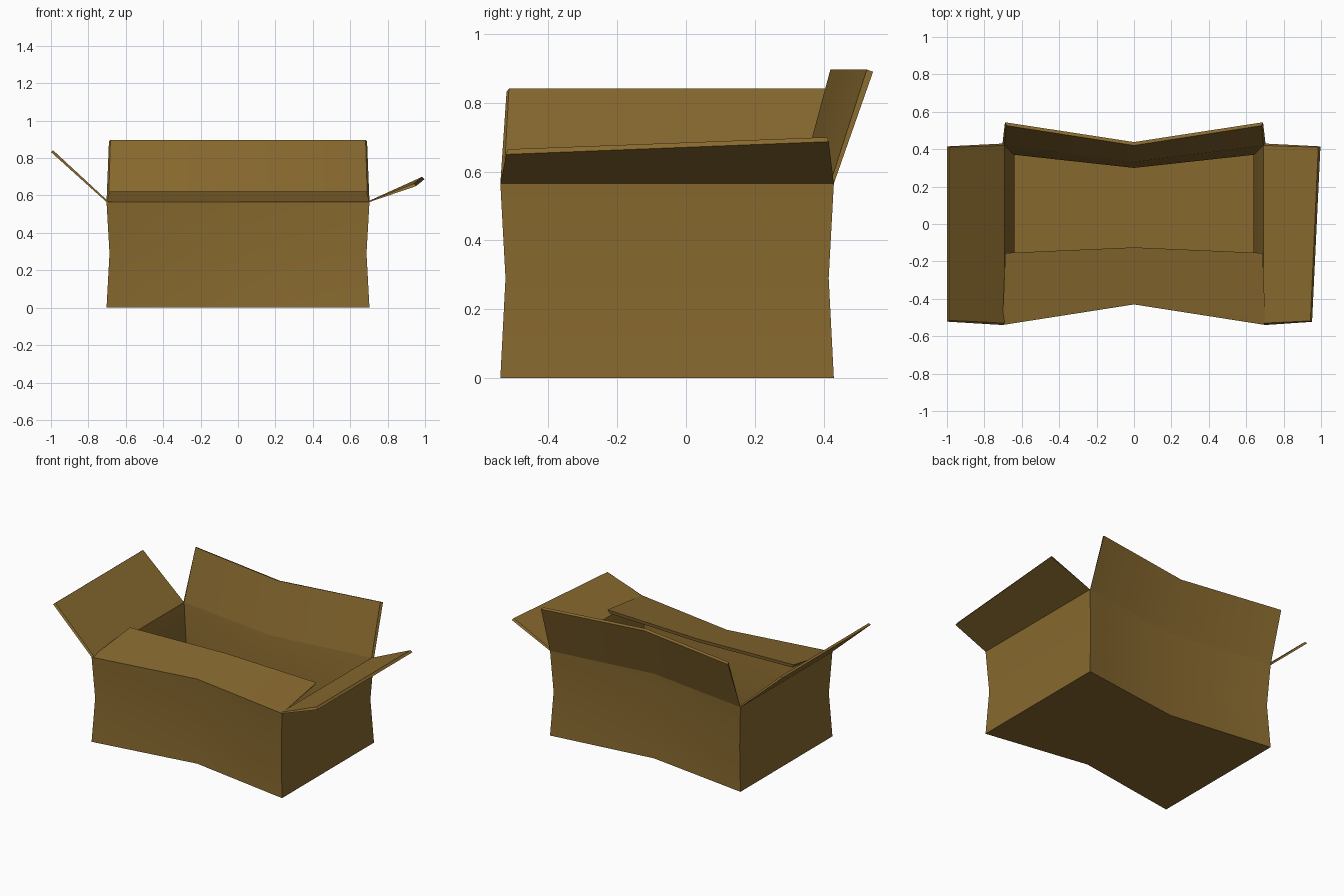
import bpy, bmesh

if "Cube" in bpy.data.objects:
    bpy.data.objects.remove(bpy.data.objects["Cube"])

card = bpy.data.materials.new("brown cardboard")
card.diffuse_color = (0.245, 0.141, 0.028, 1)
card.use_nodes = True
card.node_tree.nodes["Principled BSDF"].inputs["Base Color"].default_value = card.diffuse_color


def ring(hx, front, front_mid, back, back_mid, z):
    """Six-sided outline, front and back walls pinched in at the middle."""
    return [(-hx, front, z), (0, front_mid, z), (hx, front, z),
            (hx, back, z), (0, back_mid, z), (-hx, back, z)]


def make(name, verts, faces):
    mesh = bpy.data.meshes.new(name)
    mesh.from_pydata(verts, [], faces)
    mesh.materials.append(card)
    bm = bmesh.new()
    bm.from_mesh(mesh)
    bmesh.ops.recalc_face_normals(bm, faces=bm.faces)
    bm.to_mesh(mesh)
    bm.free()
    obj = bpy.data.objects.new(name, mesh)
    bpy.context.collection.objects.link(obj)
    bpy.ops.object.select_all(action='DESELECT')
    obj.select_set(True)
    bpy.context.view_layer.objects.active = obj
    bpy.ops.object.shade_smooth_by_angle(angle=0.5)
    return obj


# box body: outside rings going up, then inside rings going down
crease_out = ring(0.703, -0.54, -0.43, 0.43, 0.337, 0.565)
crease_in = ring(0.692, -0.53, -0.422, 0.42, 0.331, 0.567)
rings = [ring(0.703, -0.54, -0.43, 0.43, 0.337, 0.0),
         ring(0.687, -0.525, -0.415, 0.415, 0.323, 0.29),
         crease_out, crease_in,
         ring(0.64, -0.48, -0.385, 0.37, 0.30, 0.29),
         ring(0.652, -0.49, -0.395, 0.38, 0.305, 0.03)]
faces = [tuple(range(6))[::-1], tuple(range(30, 36))]
for r in range(5):
    for i in range(6):
        j = (i + 1) % 6
        faces.append((r * 6 + i, r * 6 + j, r * 6 + 6 + j, r * 6 + 6 + i))
make("box_body", [p for r in rings for p in r], faces)


def flap(name, ids, tip_out, tip_in):
    """Wedge-shaped flap hinged on the crease points listed in ids."""
    n = len(ids)
    rows = [[crease_out[i] for i in ids], tip_out, tip_in,
            [crease_in[i] for i in ids]]
    fs = []
    for r in range(4):
        s = (r + 1) % 4
        for i in range(n - 1):
            fs.append((r * n + i, r * n + i + 1, s * n + i + 1, s * n + i))
    fs += [tuple(r * n for r in range(4)),
           tuple(r * n + n - 1 for r in range(4))]
    make(name, [p for row in rows for p in row], fs)


def tip(hx, y, y_mid, z):
    return [(-hx, y, z), (0, y_mid, z), (hx, y, z)]


# long flaps
flap("front_flap", [0, 1, 2], tip(0.688, -0.155, -0.125, 0.62),
     tip(0.675, -0.158, -0.128, 0.598))
flap("back_flap", [5, 4, 3], tip(0.69, 0.544, 0.438, 0.89),
     tip(0.682, 0.526, 0.42, 0.897))
# short flaps, the right one lower and twisted
flap("left_flap", [0, 5], [(-1.0, -0.522, 0.832), (-1.0, 0.415, 0.832)],
     [(-0.988, -0.515, 0.841), (-0.988, 0.41, 0.841)])
flap("right_flap", [2, 3], [(0.952, -0.523, 0.65), (0.997, 0.415, 0.687)],
     [(0.943, -0.518, 0.665), (0.985, 0.41, 0.70)])
